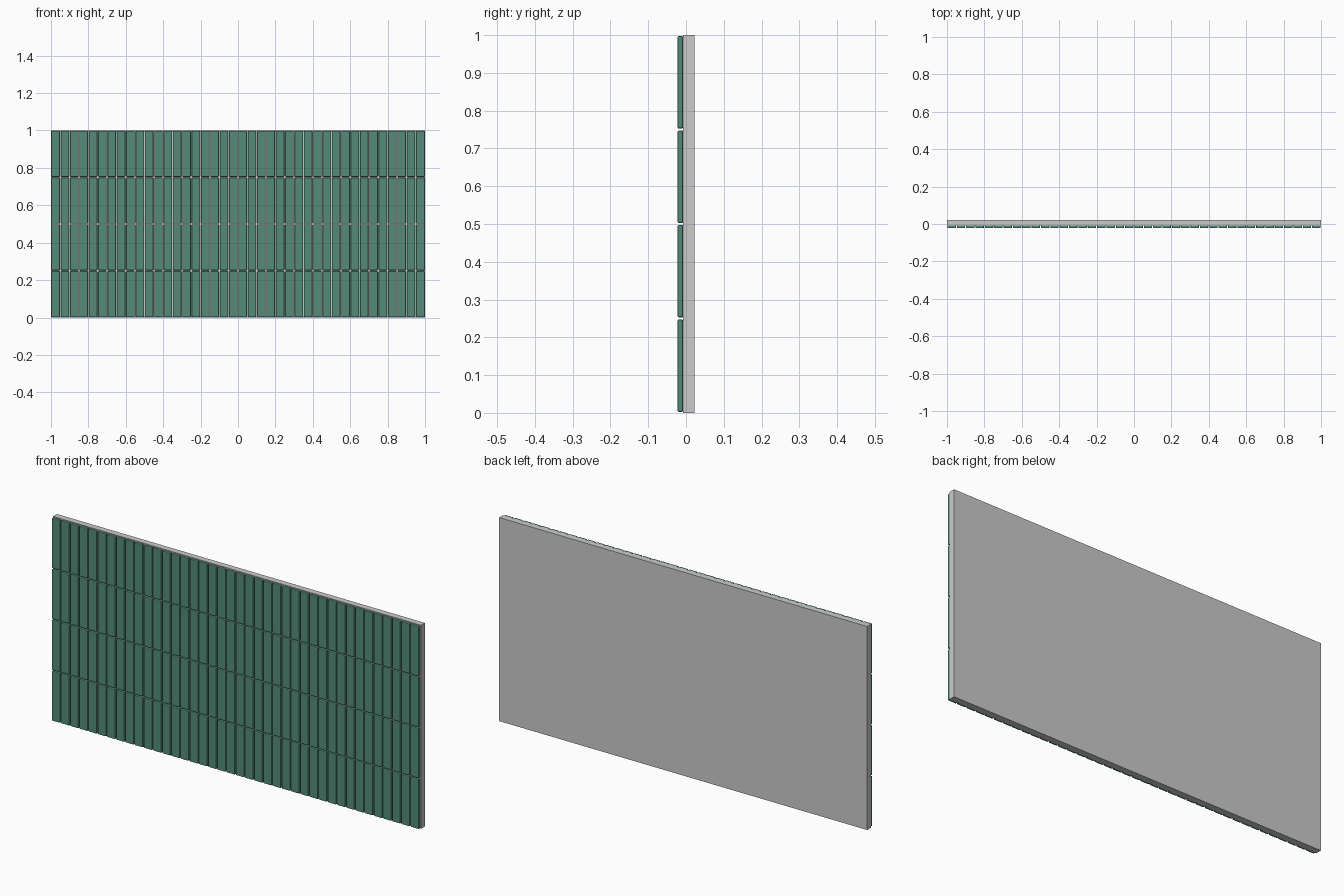
import bpy

if "Cube" in bpy.data.objects:
    bpy.data.objects.remove(bpy.data.objects["Cube"])

COLS, ROWS = 40, 4
PITCH_X, PITCH_Z = 0.05, 0.25
GAP = 0.005
BACK_T, TILE_T = 0.03, 0.015
FRONT = -(BACK_T + TILE_T) / 2


def box(name, lo, hi):
    """Box between two corners, with its scale applied."""
    centre = [(a + b) / 2 for a, b in zip(lo, hi)]
    bpy.ops.mesh.primitive_cube_add(size=1, location=centre)
    ob = bpy.context.object
    ob.name = name
    ob.scale = [b - a for a, b in zip(lo, hi)]
    bpy.ops.object.transform_apply(location=False, rotation=False, scale=True)
    return ob


def repeat(ob, count, offset):
    arr = ob.modifiers.new("repeat", 'ARRAY')
    arr.count = count
    arr.use_relative_offset = False
    arr.use_constant_offset = True
    arr.constant_offset_displace = offset


# Backing board
box("backing_board", (-1, FRONT + TILE_T, 0), (1, -FRONT, 1))

# Glazed tiles: one softened tile repeated along and up the wall
g = GAP / 2
tiles = box("wall_tiles", (-1 + g, FRONT, g),
            (-1 + PITCH_X - g, FRONT + TILE_T, PITCH_Z - g))
bevel = tiles.modifiers.new("soft_edges", 'BEVEL')
bevel.width = 0.004
bevel.segments = 2
repeat(tiles, COLS, (PITCH_X, 0, 0))
repeat(tiles, ROWS, (0, 0, PITCH_Z))

glaze = bpy.data.materials.new("green_glaze")
glaze.diffuse_color = (0.09, 0.26, 0.19, 1)
glaze.use_nodes = True
glaze.node_tree.nodes["Principled BSDF"].inputs["Base Color"].default_value = glaze.diffuse_color
tiles.data.materials.append(glaze)
